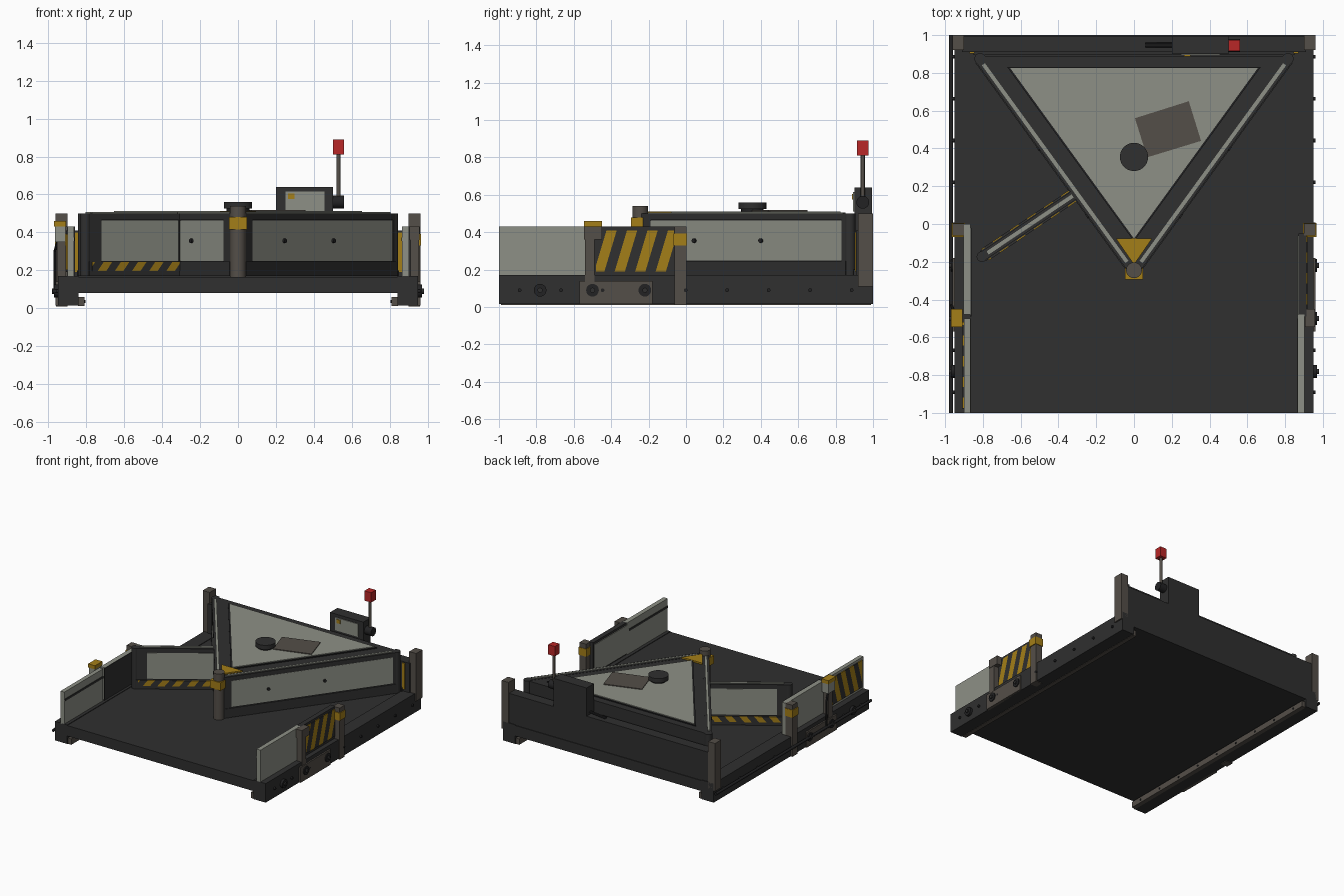
import bpy, bmesh, math
from mathutils import Matrix, Vector

if "Cube" in bpy.data.objects:
    bpy.data.objects.remove(bpy.data.objects["Cube"])


def material(name, rgb):
    m = bpy.data.materials.new(name)
    m.diffuse_color = (*rgb, 1)
    m.use_nodes = True
    m.node_tree.nodes["Principled BSDF"].inputs["Base Color"].default_value = m.diffuse_color
    return m


DARK = material("charcoal", (0.029, 0.029, 0.029))
BLACK = material("black rubber", (0.016, 0.016, 0.017))
LIGHT = material("pale grey", (0.27, 0.28, 0.24))
BROWN = material("brown steel", (0.088, 0.077, 0.065))
YELLOW = material("safety yellow", (0.37, 0.21, 0.009))
RED = material("red", (0.48, 0.02, 0.02))


def finish(bm, name, mats, smooth=False):
    bmesh.ops.recalc_face_normals(bm, faces=bm.faces)
    me = bpy.data.meshes.new(name)
    bm.to_mesh(me)
    bm.free()
    for m in mats:
        me.materials.append(m)
    if smooth:
        for p in me.polygons:
            p.use_smooth = True
        me.set_sharp_from_angle(angle=math.radians(40))
    ob = bpy.data.objects.new(name, me)
    bpy.context.collection.objects.link(ob)
    return ob


def box_mesh(x, y, z):
    bm = bmesh.new()
    size = Matrix.Diagonal((abs(x[1] - x[0]), abs(y[1] - y[0]), abs(z[1] - z[0]), 1))
    mid = Vector((sum(x) / 2, sum(y) / 2, sum(z) / 2))
    bmesh.ops.create_cube(bm, size=1, matrix=Matrix.Translation(mid) @ size)
    return bm


def box(name, mat, x, y, z, frame=None):
    bm = box_mesh(x, y, z)
    if frame:
        bm.transform(frame)
    return finish(bm, name, [mat])


def hazard(name, x, y, z, direction, period, frame=None):
    """Plate cut by slanted planes, alternate bands coloured yellow."""
    bm = box_mesh(x, y, z)
    d = Vector(direction).normalized()
    vals = [v.co.dot(d) for v in bm.verts]
    half = period / 2
    for k in range(math.ceil(min(vals) / half), math.floor(max(vals) / half) + 1):
        bmesh.ops.bisect_plane(bm, geom=bm.verts[:] + bm.edges[:] + bm.faces[:],
                               plane_co=d * k * half, plane_no=d)
    for f in bm.faces:
        f.material_index = math.floor(f.calc_center_median().dot(d) / half) % 2
    if frame:
        bm.transform(frame)
    return finish(bm, name, [YELLOW, DARK])


def rod(name, mat, a, b, r, seg=24):
    a, b = Vector(a), Vector(b)
    bm = bmesh.new()
    rot = (b - a).to_track_quat('Z', 'Y').to_matrix().to_4x4()
    bmesh.ops.create_cone(bm, cap_ends=True, segments=seg, radius1=r, radius2=r,
                          depth=(b - a).length, matrix=Matrix.Translation((a + b) / 2) @ rot)
    return finish(bm, name, [mat], True)


def prism(name, mat, pts, z0, z1):
    bm = bmesh.new()
    f = bm.faces.new([bm.verts.new((x, y, z0)) for x, y in pts])
    ext = bmesh.ops.extrude_face_region(bm, geom=[f])["geom"]
    bmesh.ops.translate(bm, vec=(0, 0, z1 - z0),
                        verts=[v for v in ext if isinstance(v, bmesh.types.BMVert)])
    return finish(bm, name, [mat])


def wall(name, p, q, sides, start=0.06):
    """Framed barrier from p to q, with pale panels on the given sides."""
    d = Vector((q[0] - p[0], q[1] - p[1], 0))
    length = d.length
    frame = Matrix.Translation((p[0], p[1], 0)) @ Matrix.Rotation(math.atan2(d.y, d.x), 4, 'Z')
    box(name + "_core", DARK, (0, length), (-.017, .017), (.18, .49), frame)
    box(name + "_base", DARK, (0, length), (-.03, .03), (.17, .245), frame)
    box(name + "_top_rail", DARK, (0, length), (-.025, .025), (.465, .5), frame)
    box(name + "_top_strip", LIGHT, (.03, length - .03), (-.01, .01), (.5, .506), frame)
    for u0, u1 in ((0, start), (length - .03, length)):
        box(name + "_stile", DARK, (u0, u1), (-.025, .025), (.24, .47), frame)
    for s in sides:
        box(name + "_panel", LIGHT, (start, length - .03), (s * .016, s * .021), (.25, .462), frame)
    return frame, length


# Deck and side rails
box("deck", DARK, (-.85, .85), (-1, 1), (.08, .165))
for s in (-1, 1):
    box("side_rail", DARK, (s * .84, s * .95), (-1, 1), (.015, .17))
    box("inner_strip", BROWN, (s * .81, s * .845), (-.99, .99), (.012, .06))
    box("corner_post", BROWN, (s * .90, s * .962), (.92, 1), (.11, .5))
    for i in range(9):
        y = -.89 + i * .222
        rod("rail_bolt", BLACK, (s * .94, y, .09), (s * .962, y, .09), .01, 10)
        rod("strip_bolt", BLACK, (s * .815, y, .035), (s * .805, y, .035), .008, 8)
    # Roller bracket with three large bolts
    box("roller_bracket", BROWN, (s * .94, s * .962), (-.57, -.18), (.015, .14))
    for y in (-.78, -.5, -.22):
        rod("roller", BLACK, (s * .94, y, .09), (s * .97, y, .09), .034, 20)
        rod("roller_pin", DARK, (s * .96, y, .09), (s * .98, y, .09), .014, 10)
    # Gate post with yellow band
    box("gate_post", BROWN, (s * .90, s * .96), (-.062, .002), (.01, .43))
    box("post_band", YELLOW, (s * .895, s * .966), (-.068, .006), (.33, .392))

# Back wall
box("back_wall", DARK, (-.91, .91), (.91, .995), (.08, .41))
box("back_wall_ledge", DARK, (-.85, .85), (.895, .92), (.165, .2))
for s in (-1, 1):
    box("corner_marker", YELLOW, (s * .845, s * .87), (.903, .911), (.19, .4))

# Right side: fixed pale panel and striped door
box("right_panel", LIGHT, (.866, .903), (-1, -.48), (.165, .43))
box("right_panel_groove", DARK, (.862, .867), (-1, -.5), (.355, .372))
box("right_door", DARK, (.872, .912), (-.49, -.05), (.165, .43))
box("right_door_lining", LIGHT, (.866, .873), (-.48, -.06), (.18, .41))
hazard("right_door_stripes", (.911, .918), (-.482, -.064), (.19, .41), (0, 1, -.3), .105)
box("right_latch_post", BROWN, (.91, .955), (-.54, -.49), (.13, .37))
box("right_latch_box", BROWN, (.905, .958), (-.545, -.45), (.36, .43))

# Left side: pale panel and striped door slid forward
box("left_panel", LIGHT, (-.903, -.866), (-.48, 0), (.165, .43))
box("left_panel_lining", DARK, (-.867, -.86), (-.49, -.02), (.165, .43))
box("left_door", LIGHT, (-.9, -.866), (-1, -.5), (.165, .43))
box("left_door_groove", DARK, (-.867, -.862), (-1, -.5), (.355, .372))
hazard("left_door_stripes", (-.907, -.899), (-.98, -.52), (.19, .41), (0, 1, -.3), .105)
box("left_latch_post", BROWN, (-.955, -.91), (-.52, -.47), (.13, .36))
box("left_latch_box", LIGHT, (-.965, -.91), (-.54, -.455), (.35, .43))
box("left_latch_cap", YELLOW, (-.97, -.908), (-.545, -.45), (.43, .46))

# Cable conduit along the left rail
rod("conduit", BLACK, (-.968, -1, .09), (-.968, 1, .09), .011, 10)
rod("cable_riser", BLACK, (-.966, -.43, .09), (-.966, -.43, .3), .008, 8)
rod("cable_link", BLACK, (-.966, -.43, .3), (-.945, -.49, .37), .008, 8)

# Wedge body and its covers
prism("wedge_body", DARK, [(-.8, .89), (.8, .89), (0, -.22)], .17, .498)
prism("wedge_rim", BLACK, [(-.672, .832), (.672, .832), (0, -.092)], .495, .506)
prism("wedge_cover", LIGHT, [(-.655, .825), (.655, .825), (0, -.077)], .495, .512)
prism("apex_plate", YELLOW, [(-.095, -.078), (.095, -.078), (0, -.215)], .495, .511)
prism("access_plate", BROWN, [(.005, .56), (.29, .65), (.355, .44), (.07, .353)], .51, .518)
rod("cover_knob", BLACK, (0, .355, .51), (0, .355, .53), .06)
rod("cover_knob_cap", DARK, (0, .355, .525), (0, .355, .56), .075)

# Wedge side barriers with panel bolts and end hinges
for s in (-1, 1):
    fr, n = wall("wedge_wall", (s * .02, -.225), (s * .815, .87), (-s,))
    for u in (.35, .79):
        rod("panel_bolt", BLACK, fr @ Vector((u, -s * .018, .355)),
            fr @ Vector((u, -s * .032, .355)), .012, 12)
    rod("wall_hinge", DARK, (s * .815, .875, .17), (s * .815, .875, .5), .03)

# Swing gate with striped foot
fr, n = wall("swing_gate", (-.8, -.17), (-.3, .165), (-1, 1), .08)
for s in (-1, 1):
    hazard("gate_stripes", (.015, n - .02), (s * .03, s * .036), (.197, .243), (1, 0, -.8), .085, fr)
rod("gate_hinge", DARK, (-.805, -.173, .17), (-.805, -.173, .5), .028)

# Apex post
rod("apex_post", BROWN, (0, -.245, .165), (0, -.245, .54), .042)
box("apex_collar", YELLOW, (-.047, .047), (-.293, -.199), (.415, .48))

# Control box on the back wall
box("control_box", DARK, (.2, .5), (.9, .995), (.4, .64))
box("control_panel", LIGHT, (.25, .455), (.894, .901), (.51, .615))
box("control_button", YELLOW, (.265, .298), (.888, .895), (.575, .605))
rod("lever_hub", BLACK, (.5, .945, .56), (.56, .945, .56), .034)
rod("lever", BROWN, (.53, .945, .56), (.53, .945, .82), .011, 12)
box("lever_knob", RED, (.5, .56), (.915, .975), (.81, .89))
for y in (.94, .955):
    rod("control_cable", BLACK, (.06, y, .415), (.21, y, .43), .006, 8)
